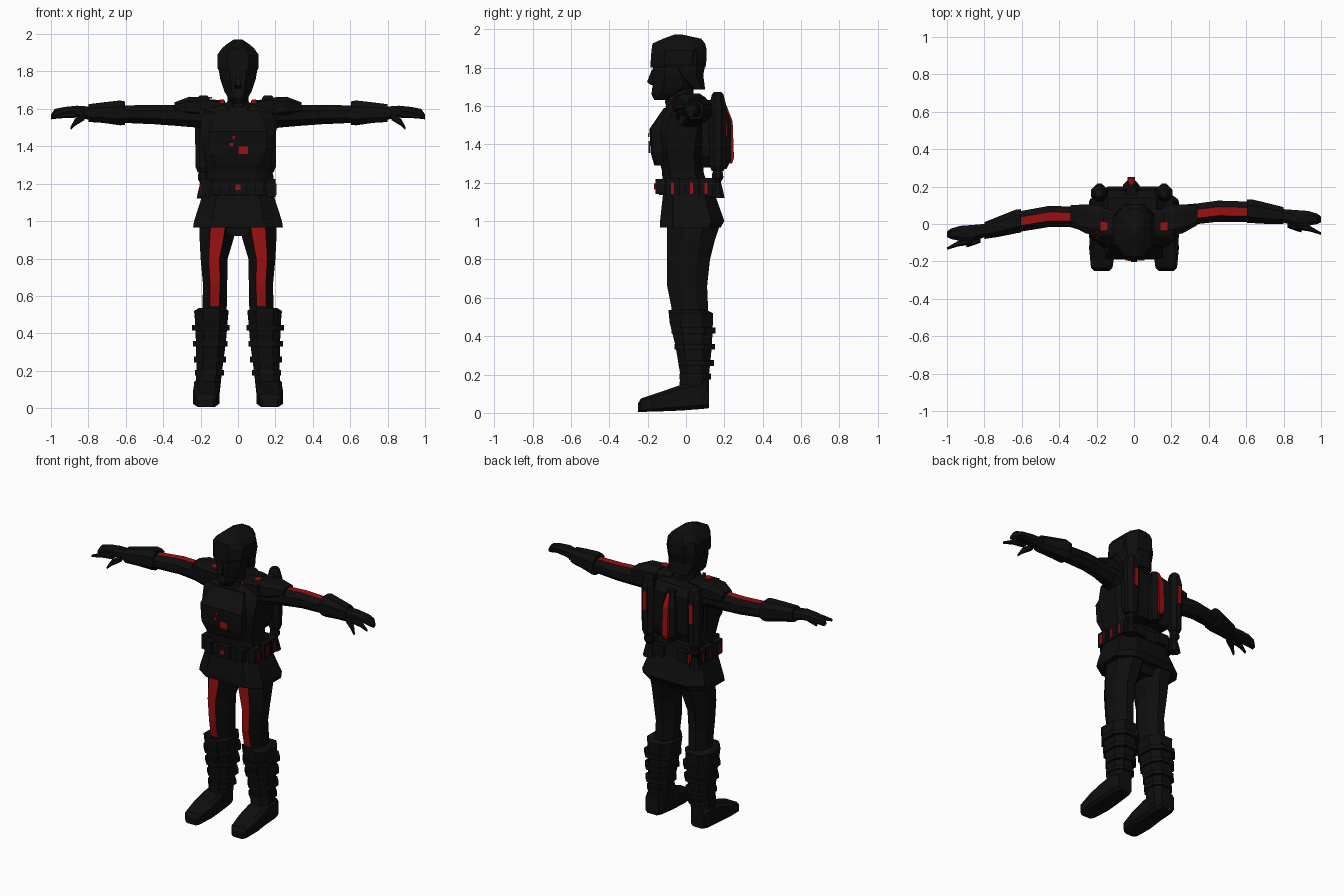
import bpy, bmesh
from mathutils import Vector


def material(name, colour):
    m = bpy.data.materials.new(name)
    m.diffuse_color = (*colour, 1)
    return m


BLACK = material("black", (0.0045, 0.0045, 0.0045))
RED = material("red", (0.32, 0.005, 0.006))


def loft(name, axis, rings, k=0.42, side=1, red=None, mat=BLACK):
    """Join rings (position, low u, high u, low v, high v) along an axis.
    k is the flat share of each side: 1 gives a box, 0.42 an octagon."""
    shape = [(1, -k), (1, k), (k, 1), (-k, 1), (-1, k), (-1, -k), (-k, -1), (k, -1)]
    if k == 1:
        shape = [(1, -1), (1, 1), (-1, 1), (-1, -1)]
    bm = bmesh.new()
    loops = []
    for t, u0, u1, v0, v1 in rings:
        loop = []
        for a, b in shape:
            co = [(u0 + u1) / 2 + a * (u1 - u0) / 2, (v0 + v1) / 2 + b * (v1 - v0) / 2]
            co.insert(axis, t)
            co[0] *= side
            loop.append(bm.verts.new(co))
        loops.append(loop)
    n = len(shape)
    for p, q in zip(loops, loops[1:]):
        for i in range(n):
            bm.faces.new((p[i], p[(i + 1) % n], q[(i + 1) % n], q[i]))
    bm.faces.new(loops[0])
    bm.faces.new(loops[-1])
    bmesh.ops.recalc_face_normals(bm, faces=bm.faces)
    bm.normal_update()
    if red:
        for f in bm.faces:
            f.material_index = int(red(f.calc_center_median(), f.normal))
    me = bpy.data.meshes.new(name)
    bm.to_mesh(me)
    bm.free()
    me.materials.append(mat)
    if red:
        me.materials.append(RED)
    ob = bpy.data.objects.new(name, me)
    bpy.context.collection.objects.link(ob)
    return ob


def box(name, x0, x1, y0, y1, z0, z1, mat=BLACK, side=1):
    return loft(name, 2, [(z0, x0, x1, y0, y1), (z1, x0, x1, y0, y1)], 1, side, None, mat)


# Head: face, nose, hair, cap
loft("face", 2, [(1.63, -.03, .03, -.165, -.09), (1.66, -.055, .055, -.18, -.02),
                 (1.70, -.075, .075, -.175, .04), (1.76, -.09, .09, -.175, .06),
                 (1.82, -.095, .095, -.17, .07)], .45)
loft("nose", 2, [(1.71, -.018, .018, -.185, -.15), (1.725, -.016, .016, -.203, -.15),
                 (1.79, -.008, .008, -.178, -.15)], 1)
loft("hair", 2, [(1.685, -.07, .07, .03, .10), (1.76, -.095, .095, -.06, .09),
                 (1.84, -.108, .108, -.10, .105), (1.90, -.10, .10, -.10, .10)], .5)
loft("cap", 2, [(1.80, -.10, .10, -.185, .10), (1.82, -.11, .11, -.185, .105),
                (1.89, -.11, .11, -.18, .108), (1.925, -.085, .085, -.175, .10),
                (1.95, -.055, .055, -.12, .08), (1.972, -.02, .02, -.06, -.02)], .5)
loft("neck", 2, [(1.56, -.075, .075, -.09, .06), (1.62, -.06, .06, -.11, .04),
                 (1.70, -.05, .05, -.09, .04)])
loft("collar", 2, [(1.57, -.11, .11, -.11, .09), (1.635, -.075, .075, -.10, .06)], .5)

# Torso: jacket, chest plate, belt, skirt
loft("jacket", 2, [(1.16, -.17, .17, -.12, .12), (1.26, -.165, .165, -.125, .09),
                   (1.36, -.18, .18, -.15, .09), (1.46, -.195, .195, -.16, .11),
                   (1.55, -.20, .20, -.13, .12), (1.61, -.16, .16, -.085, .10),
                   (1.63, -.09, .09, -.07, .07)], .6)
loft("chest_plate", 2, [(1.29, -.12, .12, -.165, -.10), (1.36, -.15, .15, -.185, -.10),
                        (1.48, -.155, .155, -.19, -.10), (1.59, -.12, .12, -.115, -.05)], .8)
box("chest_panel_large", .00, .055, -.195, -.188, 1.355, 1.402, RED)
box("chest_panel_small", -.045, -.025, -.195, -.188, 1.40, 1.418, RED)
box("chest_light", -.033, -.014, -.197, -.19, 1.437, 1.455, RED)
loft("belt", 2, [(1.135, -.185, .185, -.14, .155), (1.22, -.175, .175, -.135, .14)], .6)
box("belt_buckle", -.045, .045, -.16, -.12, 1.14, 1.22)
box("buckle_light", -.013, .013, -.166, -.159, 1.165, 1.195, RED)
loft("skirt", 2, [(.965, -.24, .24, -.135, .18), (1.0, -.235, .235, -.135, .20),
                  (1.14, -.19, .19, -.12, .15)], .6)
loft("hips", 2, [(.92, -.10, .10, -.08, .12), (1.02, -.19, .19, -.10, .17)], .5)

for s, word in ((1, "left"), (-1, "right")):
    # Belt pouches with red tabs
    for i, y in enumerate((-.07, .03, .105)):
        box(f"{word}_pouch_{i}", .15, .20, y - .035, y + .035, 1.13, 1.225, side=s)
        box(f"{word}_pouch_tab_{i}", .198, .205, y - .009, y + .007, 1.14, 1.20, RED, s)
    box(f"{word}_front_pouch", .09, .14, -.158, -.10, 1.14, 1.22, side=s)
    box(f"{word}_back_pouch", .05, .13, .13, .175, 1.14, 1.21, side=s)
    box(f"{word}_back_tab", .125, .14, .14, .168, 1.14, 1.20, RED, s)

    # Shoulder armour
    loft(f"{word}_shoulder_strap", 0, [(.07, -.07, .07, 1.58, 1.645),
                                       (.20, -.07, .09, 1.59, 1.655)], .7, s)
    loft(f"{word}_shoulder_pad", 0, [(.16, -.07, .10, 1.55, 1.66), (.26, -.05, .105, 1.56, 1.665),
                                     (.34, -.005, .10, 1.58, 1.635)], .55, s)
    box(f"{word}_shoulder_light", .14, .18, -.035, .01, 1.655, 1.664, RED, s)
    box(f"{word}_collar_light", .075, .095, -.077, -.068, 1.632, 1.65, RED, s)

    # Arm, forearm cuff, hand; the second arm sweeps further forward
    def bend(x):
        return 0 if s > 0 else -.02 * min(1, x / .4) - .06 * max(0, min(1, (x - .4) / .4))

    def arm_loft(name, rings, k=.42, red=None):
        loft(f"{word}_{name}", 0, [(x, a + bend(x), b + bend(x), c, d)
                                   for x, a, b, c, d in rings], k, s, red)

    arm_loft("arm", [(.14, -.08, .10, 1.47, 1.63), (.22, -.04, .10, 1.50, 1.635),
                     (.34, .00, .11, 1.51, 1.622), (.45, .012, .125, 1.518, 1.622),
                     (.61, .01, .12, 1.525, 1.618), (.66, .02, .10, 1.53, 1.61)],
             red=lambda c, n: n.z > .9 and .34 < abs(c.x) < .62)
    arm_loft("forearm_cuff", [(.605, .005, .13, 1.515, 1.64), (.63, .005, .132, 1.512, 1.645),
                              (.72, .00, .11, 1.525, 1.635), (.80, .00, .09, 1.53, 1.625)], .5)
    arm_loft("hand", [(.79, .01, .08, 1.54, 1.612), (.86, -.01, .075, 1.555, 1.617),
                      (.93, -.01, .07, 1.56, 1.61), (.98, .00, .055, 1.548, 1.60),
                      (1.0, .01, .04, 1.543, 1.57)], .5)
    arm_loft("thumb", [(.82, -.02, .02, 1.54, 1.58), (.87, -.038, -.005, 1.51, 1.55),
                       (.895, -.045, -.03, 1.488, 1.505)], .5)
    arm_loft("index_finger", [(.87, -.03, .02, 1.55, 1.59), (.94, -.04, -.01, 1.55, 1.58),
                              (1.0, -.058, -.045, 1.545, 1.56)], .5)

    # Leg with a red front stripe
    loft(f"{word}_leg", 2, [(.45, .065, .18, -.07, .11), (.545, .06, .19, -.075, .115),
                            (.66, .058, .187, -.098, .11), (.80, .055, .20, -.10, .125),
                            (.90, .025, .205, -.10, .15), (.99, .005, .205, -.10, .18),
                            (1.05, .01, .19, -.09, .17)], .4, s,
         lambda c, n: n.y < -.9 and .54 < c.z < 1.0)

    # Boot shaft, straps and foot
    loft(f"{word}_boot", 2, [(.06, .10, .23, -.04, .12), (.20, .085, .222, -.03, .12),
                             (.35, .065, .225, -.055, .135), (.47, .055, .23, -.085, .14),
                             (.52, .05, .235, -.09, .14), (.535, .07, .21, -.09, .11)], .5, s)
    for i, (z, x0, x1, y0, y1) in enumerate(((.19, .075, .23, -.035, .13), (.26, .065, .235, -.04, .145),
                                             (.345, .055, .24, -.06, .15), (.43, .045, .245, -.075, .155))):
        loft(f"{word}_boot_strap_{i}", 2, [(z - .015, x0, x1, y0, y1), (z + .015, x0, x1, y0, y1)], .5, s)
    loft(f"{word}_foot", 1, [(-.25, .13, .215, .005, .05), (-.235, .115, .23, .005, .075),
                             (-.13, .10, .24, .008, .11), (-.03, .10, .235, .012, .145),
                             (.08, .105, .235, .02, .16), (.12, .12, .22, .025, .14)], .7, s)

# Jet pack: plate, centre tank, side thrusters
loft("pack_plate", 2, [(1.28, -.15, .13, .07, .16), (1.34, -.19, .17, .07, .18),
                       (1.58, -.19, .17, .07, .18), (1.63, -.14, .12, .07, .14)], .75)
loft("centre_tank", 2, [(1.27, -.04, .01, .14, .21), (1.32, -.06, .03, .14, .235),
                        (1.52, -.06, .03, .14, .235), (1.61, -.04, .01, .13, .20)])
loft("centre_stripe", 2, [(1.30, -.03, .00, .21, .24), (1.33, -.035, .005, .22, .25),
                          (1.52, -.035, .005, .22, .243), (1.60, -.025, -.005, .19, .212)], 1, 1, None, RED)
for x, word in ((.16, "left"), (-.185, "right")):
    def tube(name, rings, y=.165):
        loft(f"{word}_{name}", 2, [(z, x - r, x + r, y - r, y + r) for z, r in rings])

    tube("thruster", [(1.26, .03), (1.29, .042), (1.52, .045), (1.60, .045), (1.66, .03), (1.672, .02)])
    tube("thruster_joint", [(1.20, .015), (1.225, .03), (1.25, .028), (1.27, .02)])
    tube("nozzle", [(1.12, .036), (1.15, .03), (1.21, .015)])
    box(f"{word}_thruster_stripe", x - .014, x + .014, .209, .217, 1.44, 1.57, RED)
